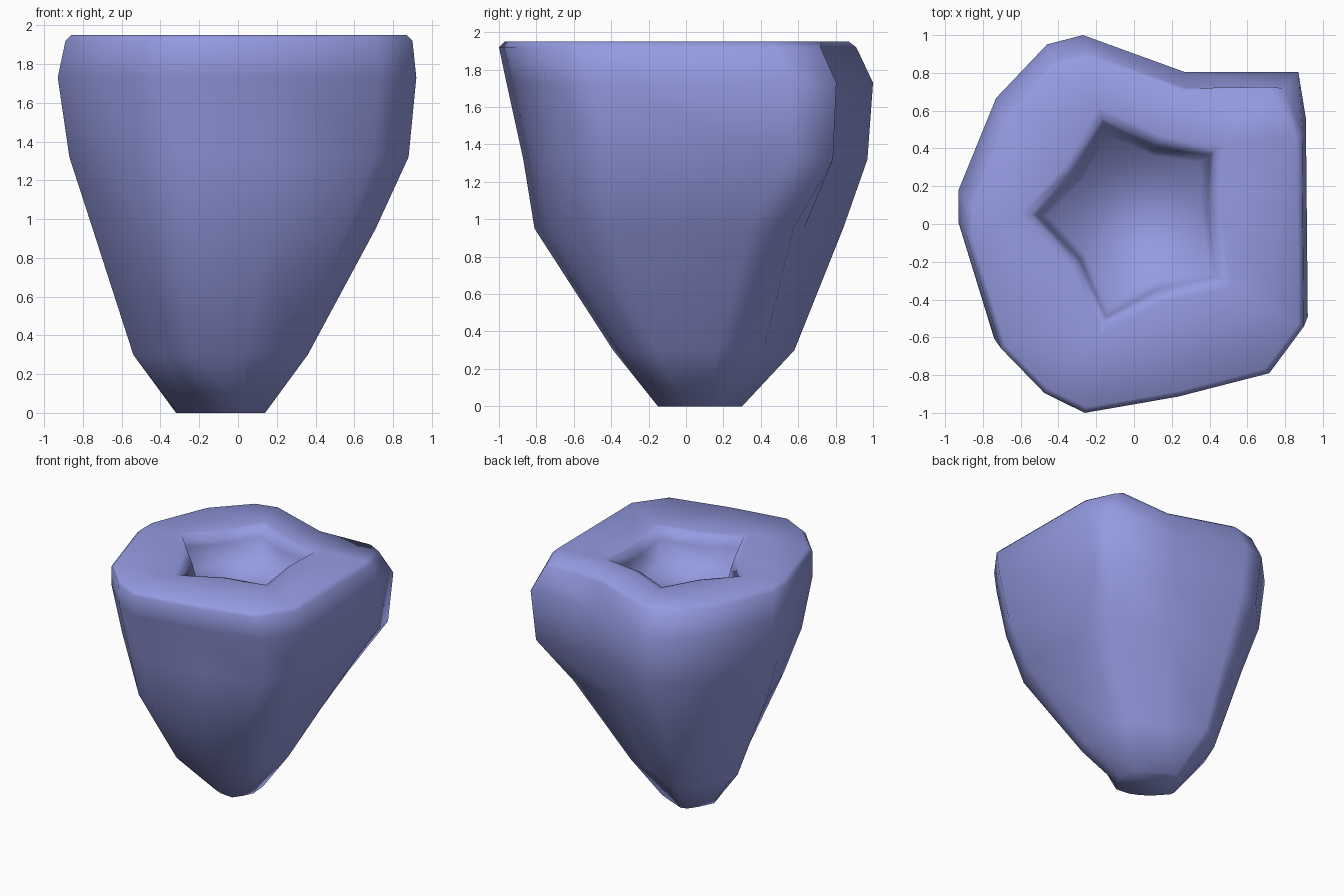
import bpy, bmesh

if "Cube" in bpy.data.objects:
    bpy.data.objects.remove(bpy.data.objects["Cube"])

# Outer outline seen from above (normalised to the widest rim)
OUTLINE = [(-.27, 1), (.27, .8), (.87, .8), (.91, .55), (.92, -.52), (.73, -.78), (.23, -.91),
           (-.28, -1), (-.5, -.89), (-.74, -.64), (-.93, -.01), (-.93, .16), (-.73, .66), (-.46, .95)]
# Small foot on the ground
FOOT = [(-.16, .30), (-.02, .24), (.09, .19), (.13, .14), (.14, 0), (.1, -.08), (.05, -.15),
        (-.06, -.14), (-.13, -.11), (-.21, -.06), (-.31, .05), (-.32, .09), (-.26, .21), (-.21, .28)]

# Height, x min, x max, y min, y max, inward shift of the rear corner, extra corner x shift
LEVELS = [(.30, -.54, .36, -.39, .58, .15, 0),
          (.95, -.75, .71, -.81, .84, .10, 0),
          (1.32, -.87, .88, -.87, .97, 0, 0),
          (1.73, -.93, .92, -.96, 1.0, 0, 0),
          (1.92, -.89, .90, -1.0, .91, 0, .06),
          (1.95, -.86, .87, -.97, .87, -.04, .11)]
# How the shift (x, y) acts on the notch, the corner, its neighbour and the front-left
SHIFT = {1: (0, .45), 2: (.4, 1), 3: (.05, 1.3), 9: (-.3, -.3)}

# Star-shaped mouth: scale and height of each ring
STAR = [(-.17, .56), (.12, .43), (.43, .39), (.42, .05), (.47, -.30),
        (.14, -.37), (-.16, -.53), (-.31, -.20), (-.55, .05), (-.33, .28)]
HOLE = [(1.1, 1.95), (1, 1.94), (.93, 1.86), (.83, 1.7)]

bm = bmesh.new()


def skin(rings):
    for a, b in zip(rings, rings[1:]):
        n = len(a)
        for i in range(n):
            j = (i + 1) % n
            bm.faces.new((a[i], a[j], b[j], b[i]))


def level_ring(z, x0, x1, y0, y1, shift, corner):
    ring = []
    for i, (x, y) in enumerate(OUTLINE):
        sx, sy = SHIFT.get(i, (0, 0))
        px = x0 + (x + .93) / 1.85 * (x1 - x0) - sx * max(shift, 0) - (corner if i == 2 else 0)
        py = y0 + (y + 1) / 2 * (y1 - y0) - sy * shift * (i < 3 or shift > 0)
        ring.append(bm.verts.new((px, py, z)))
    return ring


# Outer wall and base
foot = [bm.verts.new((x, y, 0)) for x, y in FOOT]
skin([foot] + [level_ring(*lv) for lv in LEVELS])
bm.faces.new(foot)

# Shallow hollow
cy = .02
inner = [[bm.verts.new((x * s, cy + (y - cy) * s, z)) for x, y in STAR] for s, z in HOLE]
skin(inner)
bm.faces.new(inner[-1])

# Flat top between rim and star
edges = [e for e in bm.edges if e.is_boundary]
bmesh.ops.triangle_fill(bm, edges=edges, use_beauty=True, normal=(0, 0, 1))
bmesh.ops.recalc_face_normals(bm, faces=bm.faces)
for f in bm.faces:
    f.smooth = True

mesh = bpy.data.meshes.new("hollow_stump")
bm.to_mesh(mesh)
bm.free()
mat = bpy.data.materials.new("lavender")
mat.diffuse_color = (.30, .33, .76, 1)
mat.use_nodes = True
mat.node_tree.nodes["Principled BSDF"].inputs["Base Color"].default_value = mat.diffuse_color
mesh.materials.append(mat)
bpy.context.collection.objects.link(bpy.data.objects.new("hollow_stump", mesh))
